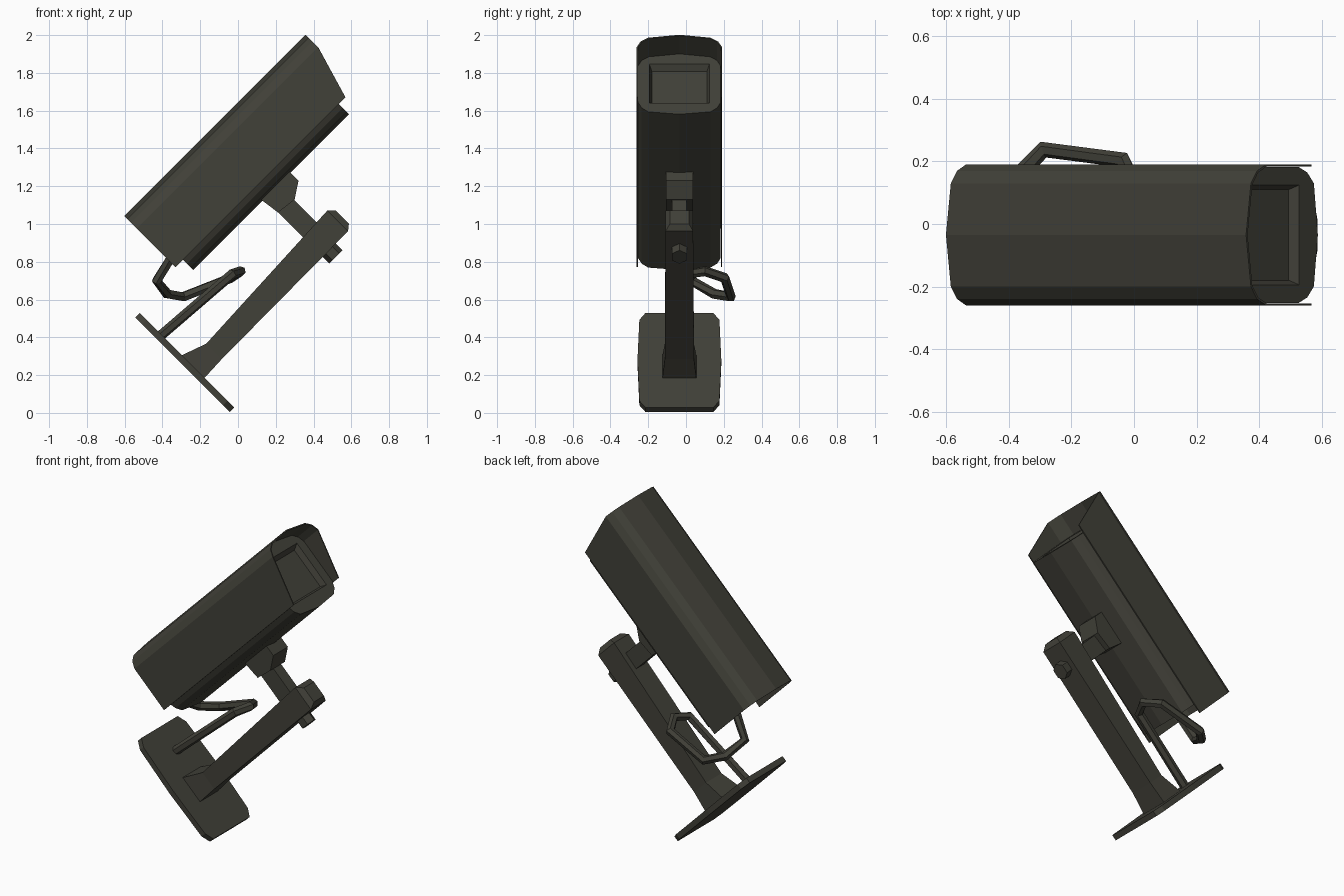
import bpy, bmesh, math
from mathutils import Vector

if "Cube" in bpy.data.objects:
    bpy.data.objects.remove(bpy.data.objects["Cube"])

R2 = math.sqrt(2)
mat = bpy.data.materials.new("dark olive grey")
mat.diffuse_color = (0.053, 0.052, 0.040, 1)
mat.use_nodes = True
mat.node_tree.nodes["Principled BSDF"].inputs["Base Color"].default_value = mat.diffuse_color


def P(u, w, v):
    """u runs along the camera axis, w sideways, v away from the mount (45 degree tilt)."""
    return Vector(((u - v) / R2, w - 0.035, (u + v) / R2))


def loft(name, rings, caps=True, mapper=P):
    bm = bmesh.new()
    vs = [[bm.verts.new(mapper(*p)) for p in r] for r in rings]
    n = len(rings[0])
    for a, b in zip(vs, vs[1:]):
        for i in range(n if caps else n - 1):
            j = (i + 1) % n
            bm.faces.new((a[i], a[j], b[j], b[i]))
    if caps:
        bm.faces.new(vs[0][::-1])
        bm.faces.new(vs[-1])
    bmesh.ops.recalc_face_normals(bm, faces=bm.faces)
    me = bpy.data.meshes.new(name)
    bm.to_mesh(me)
    bm.free()
    ob = bpy.data.objects.new(name, me)
    bpy.context.collection.objects.link(ob)
    me.materials.append(mat)
    return ob


def mirror(half):
    """Half profile (w, v) starting on the centre line; returns the profile side to side."""
    return [(-w, v) for w, v in reversed(half) if w > 0] + half


def rect_v(v, u0, u1, hw):
    return [(u0, -hw, v), (u1, -hw, v), (u1, hw, v), (u0, hw, v)]


def rect_u(u, v0, v1, hw):
    return [(u, -hw, v0), (u, hw, v0), (u, hw, v1), (u, -hw, v1)]


# sun hood: thin open shell with slanted front sides
hood = mirror([(0, 1.162), (0.165, 1.14), (0.205, 1.112), (0.226, 1.07), (0.226, 0.78)])
front_u = lambda v: 1.669 if v > 1 else 1.584
shell = loft("sun_hood", [[(0.311, w, v) for w, v in hood],
                          [(front_u(v), w, v) for w, v in hood]], caps=False)
# orient normals outward from the centre so the wall grows inward
bm = bmesh.new()
bm.from_mesh(shell.data)
mid = P(0.95, 0, 0.9)
axis = P(1, 0, 0) - P(0, 0, 0)
for f in bm.faces:
    d = f.calc_center_median() - mid
    d -= axis * d.dot(axis)
    f.normal_update()
    if f.normal.dot(d) < 0:
        f.normal_flip()
bm.to_mesh(shell.data)
bm.free()
sol = shell.modifiers.new("wall", 'SOLIDIFY')
sol.thickness = 0.007
sol.offset = -1

# camera body
top = mirror([(0, 1.154), (0.163, 1.132), (0.199, 1.105), (0.218, 1.065), (0.218, 0.79)])
low = [(0.2, 0.75), (0.165, 0.72), (0, 0.702), (-0.165, 0.72), (-0.2, 0.75)]
body = loft("camera_body", [[(u, w, v) for w, v in top + low] for u in (0.368, 1.534)])

# recessed window with sloping rim
cut = loft("window_cutter", [rect_u(1.50, 0.80, 1.055, 0.145),
                             rect_u(1.54, 0.785, 1.083, 0.162)])
cut.hide_render = True
mod = body.modifiers.new("window", 'BOOLEAN')
mod.operation = 'DIFFERENCE'
mod.solver = 'EXACT'
mod.object = cut
bpy.context.view_layer.objects.active = body
bpy.ops.object.modifier_apply(modifier="window")
bpy.data.objects.remove(cut)

# swivel bracket under the body, and its neck
side = [(0.885, 0.71), (1.096, 0.71), (1.096, 0.643), (1.011, 0.587), (0.90, 0.60)]
loft("swivel_bracket", [[(u, w, v) for u, v in side] for w in (-0.072, 0.072)])
loft("swivel_neck", [rect_v(0.38, 0.90, 1.008, 0.038), rect_v(0.62, 0.90, 1.008, 0.038)])

# bolt through the post
hexa = [(0.05 * math.cos(math.radians(a)), 0.046 * math.sin(math.radians(a)))
        for a in range(0, 360, 60)]
loft("swivel_bolt", [[(0.95 + a, b, v) for a, b in hexa] for v in (0.217, 0.30)])

# post: flared foot, slight taper, bevelled head
loft("post", [rect_u(0.0, 0.256, 0.428, 0.09),
              rect_u(0.14, 0.262, 0.378, 0.077),
              rect_u(1.092, 0.268, 0.423, 0.073),
              rect_u(1.123, 0.293, 0.392, 0.05)])

# wall plate
plate = mirror([(0, 0.742), (0.18, 0.742), (0.212, 0.69), (0.222, 0.39), (0.212, 0.085), (0.18, 0.035)])
loft("wall_plate", [[(u, w, v) for w, v in plate] for u in (-0.028, 0.006)])

# cable from the body to the plate, swept as a low-sided tube
path = [Vector(p) for p in ((-0.33, -0.01, 0.86), (-0.43, 0.03, 0.70), (-0.375, 0.15, 0.63),
                            (-0.29, 0.238, 0.615), (-0.035, 0.205, 0.715), (0.015, 0.10, 0.75),
                            (-0.03, 0.01, 0.735), (-0.42, -0.035, 0.40))]
rings = []
ref = Vector((0, 1, 0))
for i, p in enumerate(path):
    a = (p - path[max(i - 1, 0)]).normalized()
    b = (path[min(i + 1, len(path) - 1)] - p).normalized()
    t = (a + b).normalized()
    ref = (ref - t * ref.dot(t)).normalized()
    side_dir = t.cross(ref)
    rings.append([p + 0.027 * (ref * math.cos(k * math.tau / 6) + side_dir * math.sin(k * math.tau / 6))
                  for k in range(6)])
loft("cable", rings, mapper=lambda x, y, z: Vector((x, y, z)))
